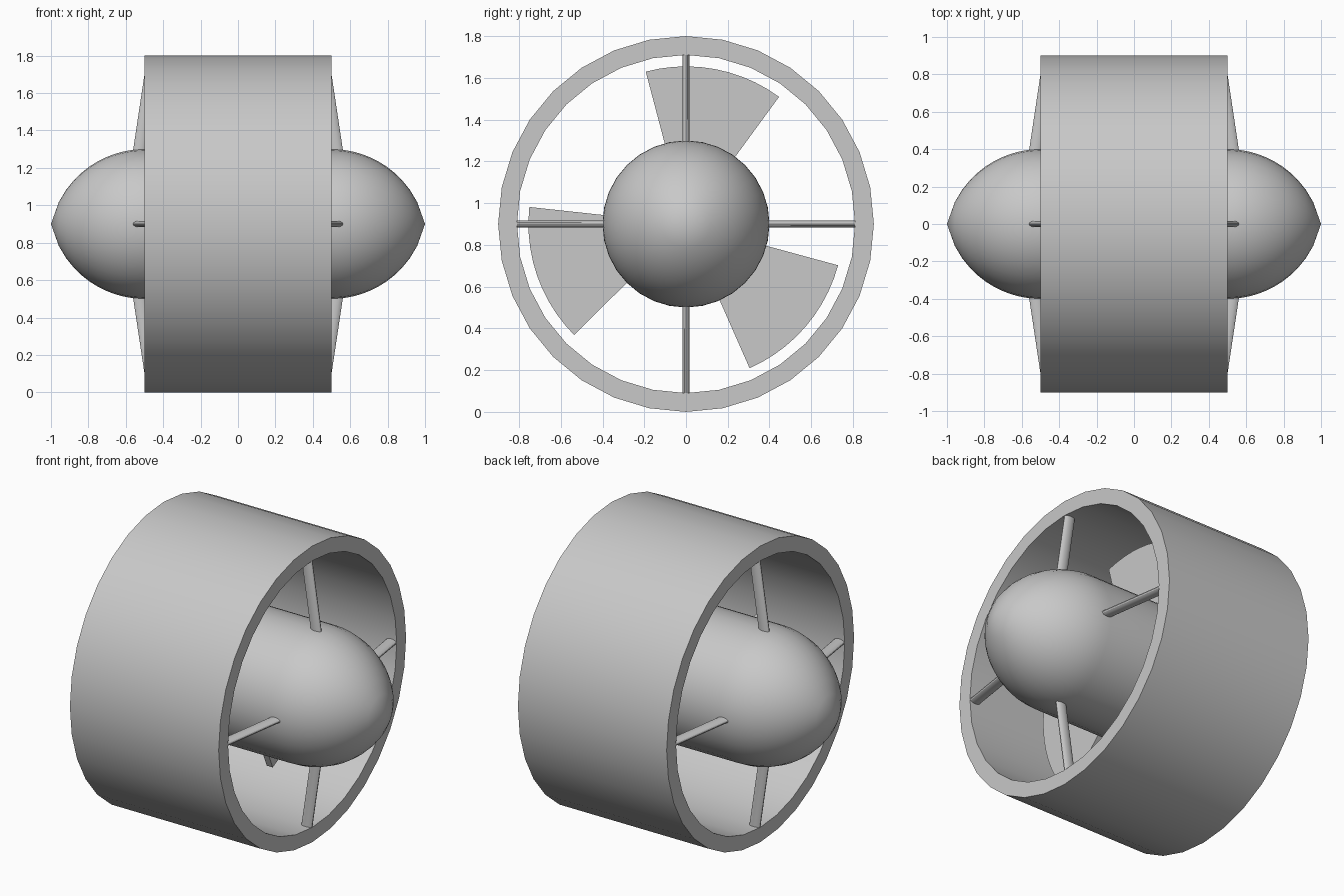
import bpy, bmesh, math

if "Cube" in bpy.data.objects:
    bpy.data.objects.remove(bpy.data.objects["Cube"])

C = 0.9          # height of the rotation axis
SIDES = 32

grey = bpy.data.materials.new("plain_grey")
grey.diffuse_color = (0.58, 0.58, 0.58, 1)
grey.use_nodes = True
grey.node_tree.nodes["Principled BSDF"].inputs["Base Color"].default_value = grey.diffuse_color


def finish(bm, name, smooth=True):
    bmesh.ops.recalc_face_normals(bm, faces=bm.faces)
    me = bpy.data.meshes.new(name)
    bm.to_mesh(me)
    bm.free()
    ob = bpy.data.objects.new(name, me)
    bpy.context.collection.objects.link(ob)
    me.materials.append(grey)
    ob.location.z = C
    if smooth:
        bpy.ops.object.select_all(action='DESELECT')
        ob.select_set(True)
        bpy.context.view_layer.objects.active = ob
        bpy.ops.object.shade_smooth_by_angle(angle=math.radians(30))
    return ob


def revolve(profile, name, closed=False):
    """Turn an (x, radius) profile around the x axis."""
    bm = bmesh.new()
    rings = []
    for x, r in profile:
        if r < 1e-4:
            rings.append([bm.verts.new((x, 0, 0))] * SIDES)
            continue
        rings.append([bm.verts.new((x, r * math.sin(a), r * math.cos(a)))
                      for a in (math.tau * i / SIDES for i in range(SIDES))])
    pairs = list(zip(rings, rings[1:] + (rings[:1] if closed else [])))
    for p, q in pairs:
        for i in range(SIDES):
            j = (i + 1) % SIDES
            corners = list(dict.fromkeys((p[i], p[j], q[j], q[i])))
            bm.faces.new(corners)
    return finish(bm, name)


# Duct: thick open tube
revolve([(-0.5, 0.9), (0.5, 0.9), (0.5, 0.81), (-0.5, 0.81)], "duct", closed=True)

# Hub: straight barrel with a pointed ogive at both ends
R, L, N = 0.4, 0.5, 12
rho = (R * R + L * L) / (2 * R)
nose = []
for i in range(N + 1):
    d = L * i / N
    nose.append((0.5 + d, max(0.0, math.sqrt(rho * rho - d * d) + R - rho)))
revolve([(-x, r) for x, r in reversed(nose)] + nose, "hub")

# Fan blades: three thin flat sectors
for k, centre in enumerate((79.3, 199.3, 319.3)):
    bm = bmesh.new()
    outline = []
    for r, order in ((0.36, 1), (0.755, -1)):
        for i in range(11):
            a = math.radians(centre + order * (-25.5 + 5.1 * i))
            outline.append((r * math.cos(a), r * math.sin(a)))
    face = bm.faces.new([bm.verts.new((-0.02, y, z)) for y, z in outline])
    out = bmesh.ops.extrude_face_region(bm, geom=[face])
    moved = [v for v in out["geom"] if isinstance(v, bmesh.types.BMVert)]
    bmesh.ops.translate(bm, verts=moved, vec=(0.04, 0, 0))
    finish(bm, f"fan_blade_{k + 1}", smooth=False)

# Struts: four leaning oval bars at each end
for side, label in ((1, "right"), (-1, "left")):
    for k in range(4):
        bm = bmesh.new()
        ends = []
        for r in (0.36, 0.83):
            cx = 0.525 - 0.15 * (r - 0.4)
            ends.append([bm.verts.new((side * (cx + 0.035 * math.cos(t)), 0.017 * math.sin(t), r))
                         for t in (math.tau * i / 16 for i in range(16))])
        for i in range(16):
            j = (i + 1) % 16
            bm.faces.new((ends[0][i], ends[0][j], ends[1][j], ends[1][i]))
        bm.faces.new(ends[0])
        bm.faces.new(ends[1])
        finish(bm, f"strut_{label}_{k + 1}").rotation_euler.x = k * math.pi / 2
